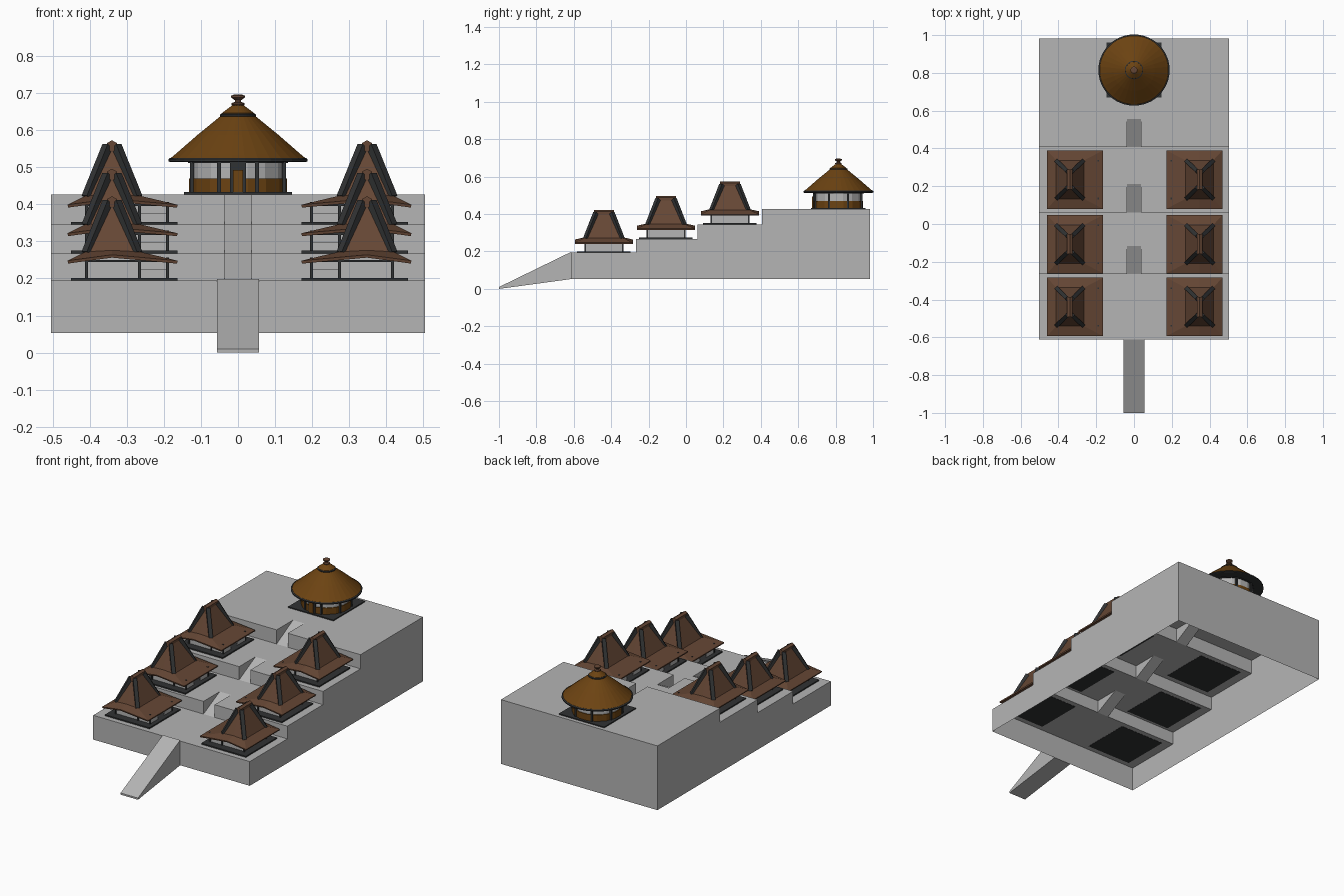
import bpy, bmesh, math
from mathutils import Vector, Matrix

if "Cube" in bpy.data.objects:
    bpy.data.objects.remove(bpy.data.objects["Cube"])


def material(name, rgb):
    m = bpy.data.materials.new(name)
    m.diffuse_color = (*rgb, 1)
    m.use_nodes = True
    m.node_tree.nodes["Principled BSDF"].inputs["Base Color"].default_value = m.diffuse_color
    return m


GREY = material("stone grey", (0.46, 0.46, 0.46))
BROWN = material("roof brown", (0.13, 0.062, 0.035))
DARK = material("dark timber", (0.03, 0.032, 0.033))
OCHRE = material("ochre thatch", (0.15, 0.056, 0.006))


def mesh(name, bm, mat):
    bmesh.ops.remove_doubles(bm, verts=bm.verts, dist=1e-5)
    bmesh.ops.recalc_face_normals(bm, faces=bm.faces)
    me = bpy.data.meshes.new(name)
    bm.to_mesh(me)
    bm.free()
    me.materials.append(mat)
    return me


def place(name, me, loc=(0, 0, 0), turn=0):
    ob = bpy.data.objects.new(name, me)
    ob.location = loc
    ob.rotation_euler.z = turn
    bpy.context.collection.objects.link(ob)
    return ob


def box(bm, x0, x1, y0, y1, z0, z1):
    mat = Matrix.Translation(((x0 + x1) / 2, (y0 + y1) / 2, (z0 + z1) / 2))
    bmesh.ops.create_cube(bm, size=1, matrix=mat @ Matrix.Diagonal((x1 - x0, y1 - y0, z1 - z0, 1)))


def beam(bm, a, b, w):
    a, b = Vector(a), Vector(b)
    rot = (b - a).to_track_quat('Z', 'Y').to_matrix().to_4x4()
    bmesh.ops.create_cube(bm, size=1, matrix=Matrix.Translation((a + b) / 2) @ rot
                          @ Matrix.Diagonal((w, w, (b - a).length, 1)))


def loft(bm, rings, cap=True, cap_start=False):
    rows = [[bm.verts.new(p) for p in r] for r in rings]
    n = len(rows[0])
    for a, b in zip(rows, rows[1:]):
        for i in range(n):
            bm.faces.new((a[i], a[(i + 1) % n], b[(i + 1) % n], b[i]))
    if cap:
        bm.faces.new(rows[-1])
    if cap_start:
        bm.faces.new(rows[0][::-1])


def lathe(bm, profile, n, start=True):
    loft(bm, [[(r * math.cos(2 * math.pi * (i + .5) / n), r * math.sin(2 * math.pi * (i + .5) / n), z)
               for i in range(n)] for r, z in profile], True, start)


# Terraced ground: open-bottomed shell with a ramp notched into each step
W, N, BOT, BACK, RUN = 0.504, 0.036, 0.053, 0.983, 0.15
STEPS = [(-0.612, 0.194), (-0.266, 0.268), (0.062, 0.345), (0.407, 0.427)]
bm = bmesh.new()


def face(*pts):
    bm.faces.new([bm.verts.new(p) for p in pts])


side = [(STEPS[0][0], BOT)]
prev = BOT
for i, (y, z) in enumerate(STEPS):
    end = STEPS[i + 1][0] if i < 3 else BACK
    side += [(y, z), (end, z)]
    for s in (-1, 1):
        face((s * W, y, prev), (s * N, y, prev), (s * N, y, z), (s * W, y, z))
        face((s * W, y, z), (s * N, y, z), (s * N, end, z), (s * W, end, z))
    if i == 0:
        face((-N, y, prev), (N, y, prev), (N, y, z), (-N, y, z))
        face((-N, y, z), (N, y, z), (N, end, z), (-N, end, z))
    else:
        face((-N, y, prev), (N, y, prev), (N, y + RUN, z), (-N, y + RUN, z))
        face((-N, y + RUN, z), (N, y + RUN, z), (N, end, z), (-N, end, z))
        for s in (-N, N):
            face((s, y, prev), (s, y + RUN, z), (s, y, z))
    prev = z
side.append((BACK, BOT))
for s in (-W, W):
    # step profile with riser feet as its corners
    face(*[(s, y, z) for y, z in side])
face((-W, BACK, BOT), (W, BACK, BOT), (W, BACK, prev), (-W, BACK, prev))
place("terraced_ground", mesh("terraced_ground", bm, GREY))

# Entrance ramp
bm = bmesh.new()
prof = [(-1, 0), (-0.612, 0.053), (-0.612, 0.199), (-1, 0.01)]
loft(bm, [[(x, y, z) for y, z in prof] for x in (-0.056, 0.056)], True, True)
place("entrance_ramp", mesh("entrance_ramp", bm, GREY))

# House parts, built around the ridge centre with the porch on +x
parts = {}
bm = bmesh.new()
box(bm, -0.11, 0.177, -0.143, 0.143, -0.001, 0.007)
parts["house_base"] = mesh("house_base", bm, DARK)

bm = bmesh.new()
box(bm, -0.066, 0.072, -0.098, 0.098, 0.007, 0.066)
parts["house_room"] = mesh("house_room", bm, GREY)

bm = bmesh.new()
for y in (-0.096, 0.096):
    box(bm, 0.072, 0.15, y - 0.003, y + 0.003, 0.007, 0.03)
for s in (-1, 1):
    box(bm, 0.146, 0.152, min(s * 0.03, s * 0.098), max(s * 0.03, s * 0.098), 0.007, 0.03)
parts["porch_wall"] = mesh("porch_wall", bm, GREY)

bm = bmesh.new()
for y in (-0.1, 0.1):
    for x in (-0.069, 0.074, 0.15):
        box(bm, x - 0.004, x + 0.004, y - 0.004, y + 0.004, 0.005, 0.062)
    box(bm, -0.073, 0.154, y - 0.004, y + 0.004, 0.05, 0.056)
box(bm, 0.146, 0.154, -0.1, 0.1, 0.05, 0.056)
box(bm, 0.07, 0.0745, -0.02, 0.02, 0.007, 0.05)
parts["house_posts"] = mesh("house_posts", bm, DARK)


def roof_ring(x0, x1, y, z, zmid):
    return [(x0, -y, z), (0, -y, zmid), (x1, -y, z), (x1, y, z), (0, y, zmid), (x0, y, z)]


bm = bmesh.new()
loft(bm, [roof_ring(-0.12, 0.177, 0.155, 0.054, 0.07),
          roof_ring(-0.072, 0.076, 0.102, 0.078, 0.082),
          roof_ring(-0.012, 0.012, 0.044, 0.208, 0.208)])
parts["house_roof"] = mesh("house_roof", bm, BROWN)

bm = bmesh.new()
for sx in (-1, 1):
    for sy in (-1, 1):
        beam(bm, (sx * 0.068, sy * 0.097, 0.074), (sx * 0.012, sy * 0.043, 0.212), 0.021)
parts["hip_beams"] = mesh("hip_beams", bm, DARK)

bm = bmesh.new()
hexa = [(0.016 * math.sin(a * math.pi / 3), 0.212 + 0.016 * math.cos(a * math.pi / 3)) for a in range(6)]
loft(bm, [[(x, y, z) for x, z in hexa] for y in (-0.053, 0.053)], True, True)
parts["ridge_cap"] = mesh("ridge_cap", bm, BROWN)

# Three pairs of houses; the right ones are turned to face the middle
for (_, z), y in zip(STEPS, (-0.439, -0.107, 0.235)):
    for x, turn, label in ((-0.340, 0, "left"), (0.348, math.pi, "right")):
        for name, me in parts.items():
            ob = place(f"{label}_{name}", me, (x, y, z), turn)
            if name == "house_roof":
                sol = ob.modifiers.new("thickness", 'SOLIDIFY')
                sol.thickness = 0.008

# Round hall
HALL = (0, 0.815, 0.427)
bm = bmesh.new()
box(bm, -0.146, 0.146, -0.146, 0.146, -0.001, 0.006)
place("hall_base", mesh("hall_base", bm, DARK), HALL)

bm = bmesh.new()
lathe(bm, [(0.135, 0.006), (0.135, 0.043)], 16)
place("hall_lower_wall", mesh("hall_lower_wall", bm, OCHRE), HALL)

bm = bmesh.new()
lathe(bm, [(0.130, 0.043), (0.130, 0.098)], 16)
place("hall_upper_wall", mesh("hall_upper_wall", bm, GREY), HALL)

bm = bmesh.new()
for i in range(8):
    a = math.pi * (i + .5) / 4
    x, y = 0.134 * math.cos(a), 0.134 * math.sin(a)
    box(bm, x - 0.005, x + 0.005, y - 0.005, y + 0.005, 0.005, 0.098)
lathe(bm, [(0.138, 0.084), (0.138, 0.092)], 16)
box(bm, -0.022, 0.022, -0.137, -0.125, 0.005, 0.088)
place("hall_posts", mesh("hall_posts", bm, DARK), HALL)

bm = bmesh.new()
box(bm, -0.013, 0.013, -0.142, -0.13, 0.005, 0.066)
place("hall_door", mesh("hall_door", bm, OCHRE), HALL)

bm = bmesh.new()
lathe(bm, [(0.18, 0.088), (0.187, 0.094), (0.17, 0.108), (0.11, 0.160), (0.046, 0.212),
           (0.044, 0.219), (0.016, 0.240), (0.012, 0.248)], 32)
place("hall_roof", mesh("hall_roof", bm, OCHRE), HALL)

bm = bmesh.new()
lathe(bm, [(0.184, 0.087), (0.189, 0.089), (0.189, 0.095), (0.184, 0.098)], 32)
lathe(bm, [(0.047, 0.209), (0.049, 0.211), (0.049, 0.215), (0.044, 0.218)], 32)
place("roof_trim", mesh("roof_trim", bm, DARK), HALL)

bm = bmesh.new()
lathe(bm, [(0.014, 0.238), (0.018, 0.242), (0.018, 0.246), (0.009, 0.249), (0.009, 0.254),
           (0.019, 0.261), (0.019, 0.266), (0.012, 0.269)], 12)
place("roof_finial", mesh("roof_finial", bm, BROWN), HALL)
